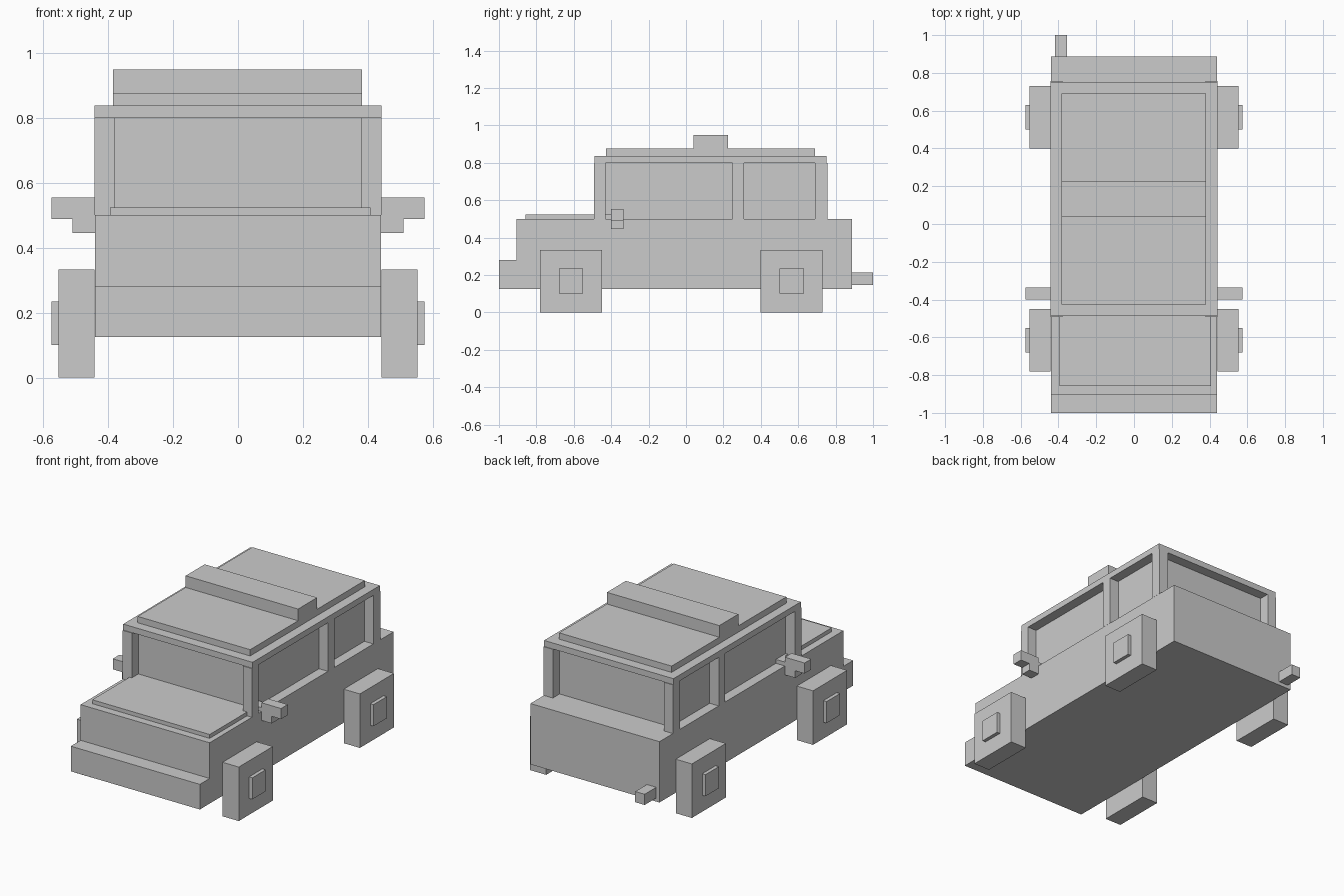
import bpy
import bmesh

if "Cube" in bpy.data.objects:
    bpy.data.objects.remove(bpy.data.objects["Cube"])


def box(name, x, y, z):
    """Axis-aligned box from (min, max) ranges."""
    bm = bmesh.new()
    bmesh.ops.create_cube(bm, size=1)
    for v in bm.verts:
        v.co = [r[0] if c < 0 else r[1] for c, r in zip(v.co, (x, y, z))]
    mesh = bpy.data.meshes.new(name)
    bm.to_mesh(mesh)
    bm.free()
    ob = bpy.data.objects.new(name, mesh)
    bpy.context.collection.objects.link(ob)
    return ob


def extrude_y(name, profile, y0, y1):
    """Extrude an (x, z) profile along y."""
    bm = bmesh.new()
    face = bm.faces.new([bm.verts.new((x, y0, z)) for x, z in profile])
    ext = bmesh.ops.extrude_face_region(bm, geom=[face])
    verts = [g for g in ext["geom"] if isinstance(g, bmesh.types.BMVert)]
    bmesh.ops.translate(bm, verts=verts, vec=(0, y1 - y0, 0))
    bmesh.ops.recalc_face_normals(bm, faces=bm.faces)
    mesh = bpy.data.meshes.new(name)
    bm.to_mesh(mesh)
    bm.free()
    ob = bpy.data.objects.new(name, mesh)
    bpy.context.collection.objects.link(ob)
    return ob


def mirror_x(ob):
    ob.modifiers.new("Mirror", 'MIRROR').use_axis[0] = True


# Lower body and stepped front bumper in one side outline
box("lower_body", (-0.44, 0.44), (-0.905, 0.887), (0.125, 0.50))
box("front_bumper", (-0.44, 0.44), (-1.0, -0.905), (0.125, 0.28))
box("hood_panel", (-0.394, 0.407), (-0.857, -0.40), (0.50, 0.524))

# Recessed window block, corner and middle pillars
box("window_glass", (-0.379, 0.379), (-0.43, 0.69), (0.50, 0.80))
for name, y in (("front_pillar", (-0.493, -0.43)),
                ("middle_pillar", (0.248, 0.31)),
                ("rear_pillar", (0.69, 0.756))):
    mirror_x(box(name, (0.379, 0.441), y, (0.50, 0.80)))

# Roof, raised roof panel and crosswise roof box
box("roof", (-0.441, 0.441), (-0.488, 0.752), (0.80, 0.837))
box("roof_panel", (-0.385, 0.382), (-0.427, 0.69), (0.837, 0.876))
box("roof_box", (-0.385, 0.382), (0.04, 0.225), (0.876, 0.948))

# Wheels and hubs
for name, y in (("front", -0.615), ("rear", 0.565)):
    mirror_x(box(name + "_wheel", (0.442, 0.552), (y - 0.166, y + 0.166), (0, 0.333)))
    mirror_x(box(name + "_hub", (0.552, 0.574), (y - 0.065, y + 0.065), (0.101, 0.234)))

# Side mirrors: L-shaped block and a tab reaching the window
mirror_x(extrude_y("side_mirror", [(0.44, 0.445), (0.51, 0.445), (0.51, 0.489),
                                   (0.574, 0.489), (0.574, 0.554), (0.44, 0.554)],
                   -0.40, -0.335))
mirror_x(box("mirror_tab", (0.379, 0.44), (-0.40, -0.335), (0.50, 0.524)))

# Exhaust pipe
box("exhaust", (-0.418, -0.354), (0.887, 1.0), (0.147, 0.213))
